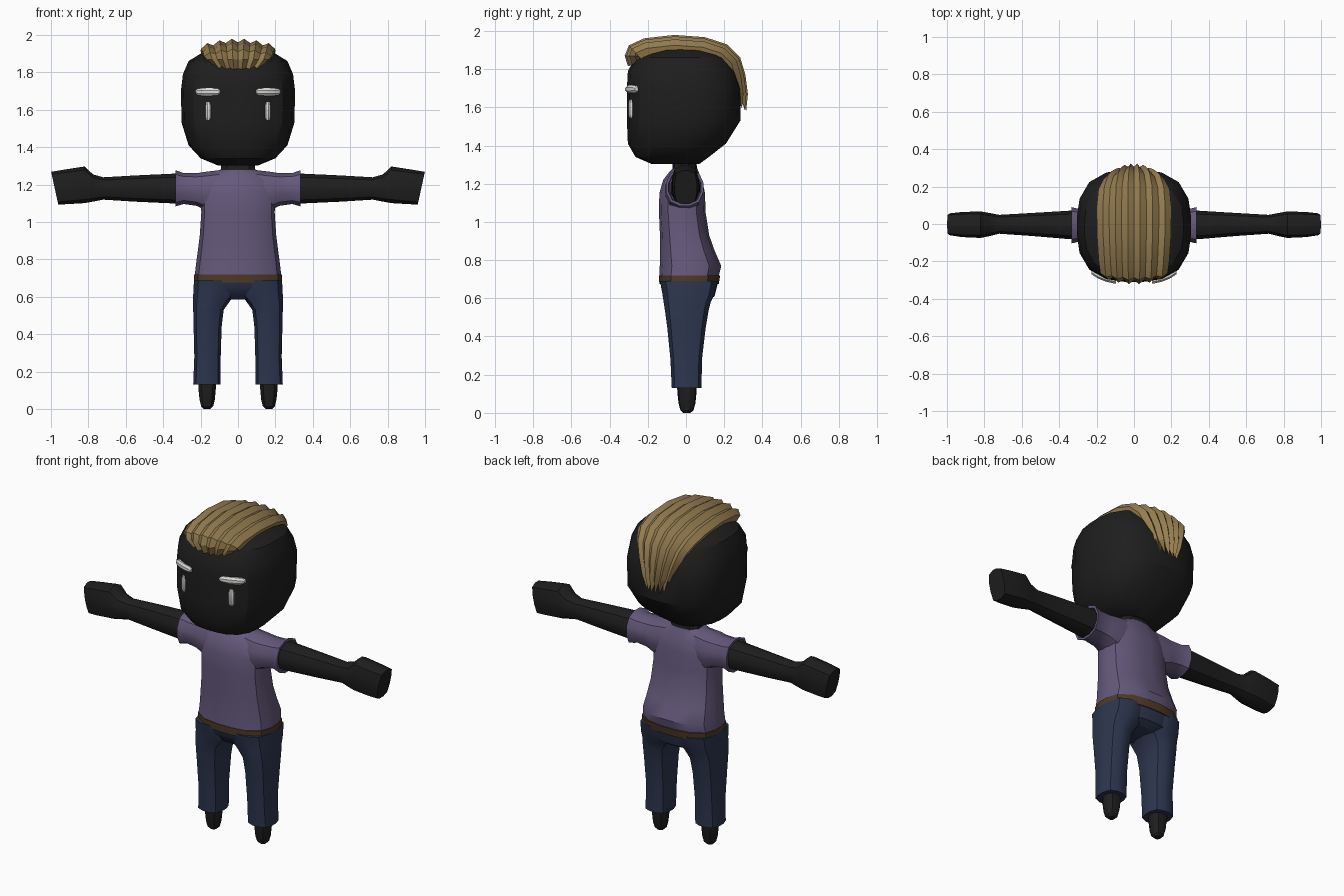
import bpy, bmesh, math
from mathutils import Vector


def material(name, r, g, b):
    m = bpy.data.materials.new(name)
    m.diffuse_color = (r, g, b, 1)
    return m


BLACK = material("black skin", 0.013, 0.013, 0.013)
PURPLE = material("purple cloth", 0.13, 0.10, 0.20)
NAVY = material("navy denim", 0.026, 0.037, 0.078)
BROWN = material("brown leather", 0.08, 0.043, 0.02)
BLOND = material("blond hair", 0.30, 0.205, 0.08)
WHITE = material("white", 0.72, 0.72, 0.70)


def ring(axis, t, a0, a1, b0, b1, n=2.5, seg=12, lean=0.0):
    """Rounded-box outline across an axis; a, b are the extents on the other two."""
    pts = []
    for i in range(seg):
        ang = 2 * math.pi * (i + 0.5) / seg
        c, s = math.cos(ang), math.sin(ang)
        k = (abs(c) ** n + abs(s) ** n) ** (-1 / n)
        u, v = c * k, s * k
        # stretch so the sampled outline reaches the full extents
        a = (a0 + a1) / 2 + u * (a1 - a0) / 2
        b = (b0 + b1) / 2 + v * (b1 - b0) / 2
        pts.append(Vector((t + lean * v, a, b) if axis == "x" else (a, b, t)))
    return pts


def loft(name, rings, mat, mirror=False, angle=30):
    bm = bmesh.new()
    rows = [[bm.verts.new(p) for p in r] for r in rings]
    for lo, hi in zip(rows, rows[1:]):
        for i in range(len(lo)):
            j = (i + 1) % len(lo)
            bm.faces.new((lo[i], lo[j], hi[j], hi[i]))
    bm.faces.new(rows[0])
    bm.faces.new(rows[-1])
    bmesh.ops.recalc_face_normals(bm, faces=bm.faces)
    me = bpy.data.meshes.new(name)
    bm.to_mesh(me)
    bm.free()
    me.materials.append(mat)
    ob = bpy.data.objects.new(name, me)
    bpy.context.collection.objects.link(ob)
    bpy.ops.object.select_all(action="DESELECT")
    ob.select_set(True)
    bpy.context.view_layer.objects.active = ob
    bpy.ops.object.shade_smooth_by_angle(angle=math.radians(angle))
    if mirror:
        m = ob.modifiers.new("mirror", "MIRROR")
        m.use_mirror_merge = False
    return ob


def stack(name, rows, mat, n=2.8, seg=16):
    """Centred body part: rows of height, half width, front y, back y."""
    return loft(name, [ring("z", z, -w, w, f, b, n, seg) for z, w, f, b in rows], mat)


# Head and neck
stack("head", [
    (1.303, 0.11, -0.18, 0.07), (1.34, 0.20, -0.265, 0.12), (1.41, 0.265, -0.305, 0.21),
    (1.53, 0.302, -0.31, 0.285), (1.70, 0.306, -0.31, 0.29), (1.79, 0.295, -0.305, 0.265),
    (1.86, 0.265, -0.265, 0.225), (1.90, 0.20, -0.19, 0.16), (1.92, 0.12, -0.10, 0.09)],
    BLACK, 2.8, 20)
stack("neck", [(1.22, 0.10, -0.08, 0.07), (1.27, 0.095, -0.07, 0.06),
               (1.34, 0.09, -0.07, 0.05)], BLACK, 2.5, 10)


# Brows and eyes follow the curve of the face
def face_y(x):
    return -0.01 - 0.30 * (1 - (x / 0.306) ** 2.8) ** (1 / 2.8)


brow = []
for x, h in ((0.095, 0.010), (0.11, 0.019), (0.15, 0.022), (0.19, 0.022), (0.215, 0.019), (0.228, 0.009)):
    y = face_y(x)
    brow.append(ring("x", x, y - 0.014, y + 0.02, 1.695 - h, 1.695 + h, 2.5, 8))
loft("brow", brow, WHITE, True)
y = face_y(0.157)
loft("eye", [ring("z", z, 0.157 - w, 0.157 + w, y - d, y + 0.02, 2.5, 8)
             for z, w, d in ((1.545, 0.012, 0.003), (1.56, 0.018, 0.009),
                             (1.62, 0.018, 0.009), (1.642, 0.010, 0.003))], WHITE, True)

# Swept-back hair: grooved cross-section carried over the head (y, z, half width)
path = [(-0.305, 1.815, 0.125), (-0.322, 1.87, 0.165), (-0.30, 1.925, 0.18), (-0.22, 1.962, 0.188),
        (-0.06, 1.98, 0.198), (0.10, 1.968, 0.20), (0.215, 1.93, 0.19), (0.285, 1.86, 0.165),
        (0.312, 1.77, 0.135), (0.325, 1.67, 0.10), (0.318, 1.60, 0.07)]
hair = []
for i, (y, z, w) in enumerate(path):
    p, q = path[max(i - 1, 0)], path[min(i + 1, len(path) - 1)]
    t = Vector((0, q[0] - p[0], q[1] - p[1])).normalized()
    nrm = Vector((0, -t.z, t.y))
    last = i == len(path) - 1
    section = [Vector((-w * 0.95, y, z)) - nrm * 0.10]
    for k in range(13):
        u = (k - 6) / 6
        ridge = k % 2
        h = -(0.0 if ridge else 0.02) - 0.035 * u * u
        tip = (0.025 if ridge else -0.03) - 0.02 * abs(u) if last else 0
        section.append(Vector((w * u, y, z)) + nrm * h + t * tip)
    section.append(Vector((w * 0.95, y, z)) - nrm * 0.10)
    hair.append(section)
loft("hair", hair, BLOND)

# Shirt body and belt
stack("shirt", [
    (0.715, 0.232, -0.14, 0.172), (0.77, 0.226, -0.138, 0.185), (0.85, 0.215, -0.137, 0.15),
    (0.93, 0.205, -0.137, 0.122), (1.05, 0.197, -0.142, 0.103), (1.15, 0.20, -0.14, 0.10),
    (1.22, 0.185, -0.12, 0.085), (1.265, 0.135, -0.085, 0.065), (1.28, 0.095, -0.07, 0.06)], PURPLE)
stack("belt", [(0.675, 0.236, -0.14, 0.172), (0.72, 0.236, -0.143, 0.18)], BROWN)

# Sleeves with an open cuff
loft("sleeve", [ring("x", x, f, b, lo, hi, 2.6, 12) for x, f, b, lo, hi in (
    (0.08, -0.10, 0.08, 1.08, 1.28), (0.17, -0.11, 0.085, 1.06, 1.27),
    (0.22, -0.10, 0.08, 1.085, 1.262), (0.29, -0.095, 0.08, 1.095, 1.262),
    (0.335, -0.105, 0.092, 1.082, 1.278), (0.335, -0.092, 0.079, 1.096, 1.264),
    (0.285, -0.088, 0.074, 1.10, 1.26))], PURPLE, True)

# Arms ending in a mitten fist
loft("arm", [ring("x", x, f, b, lo, hi, n, 12, lean) for x, f, b, lo, hi, n, lean in (
    (0.20, -0.085, 0.075, 1.095, 1.26, 2.3, 0), (0.34, -0.083, 0.073, 1.097, 1.26, 2.3, 0),
    (0.55, -0.065, 0.06, 1.107, 1.25, 2.3, 0), (0.72, -0.053, 0.05, 1.118, 1.24, 2.3, 0),
    (0.775, -0.066, 0.06, 1.108, 1.255, 2.6, 0), (0.82, -0.075, 0.068, 1.10, 1.297, 3, 0),
    (0.92, -0.07, 0.064, 1.095, 1.28, 3.5, 0.01), (0.98, -0.06, 0.057, 1.093, 1.268, 4, 0.019))],
    BLACK, True)

# Trousers: hips, then mirrored legs
stack("hips", [(0.585, 0.12, -0.07, 0.11), (0.61, 0.19, -0.10, 0.15), (0.65, 0.225, -0.128, 0.16),
               (0.69, 0.232, -0.137, 0.17)], NAVY)
loft("leg", [ring("z", z, i, o, f, b, 3, 12) for z, i, o, f, b in (
    (0.13, 0.093, 0.24, -0.075, 0.082), (0.28, 0.092, 0.234, -0.082, 0.084),
    (0.44, 0.087, 0.238, -0.098, 0.103), (0.53, 0.076, 0.24, -0.11, 0.118),
    (0.58, 0.04, 0.24, -0.118, 0.13), (0.62, 0.0, 0.24, -0.124, 0.15),
    (0.69, 0.0, 0.236, -0.137, 0.165))], NAVY, True)

# Feet
loft("foot", [ring("z", z, 0.165 - w, 0.165 + w, 0.005 - w * 1.05, 0.005 + w * 1.05, 2.4, 10)
              for z, w in ((0.0, 0.018), (0.015, 0.033), (0.05, 0.042), (0.10, 0.047), (0.15, 0.05))],
     BLACK, True)
